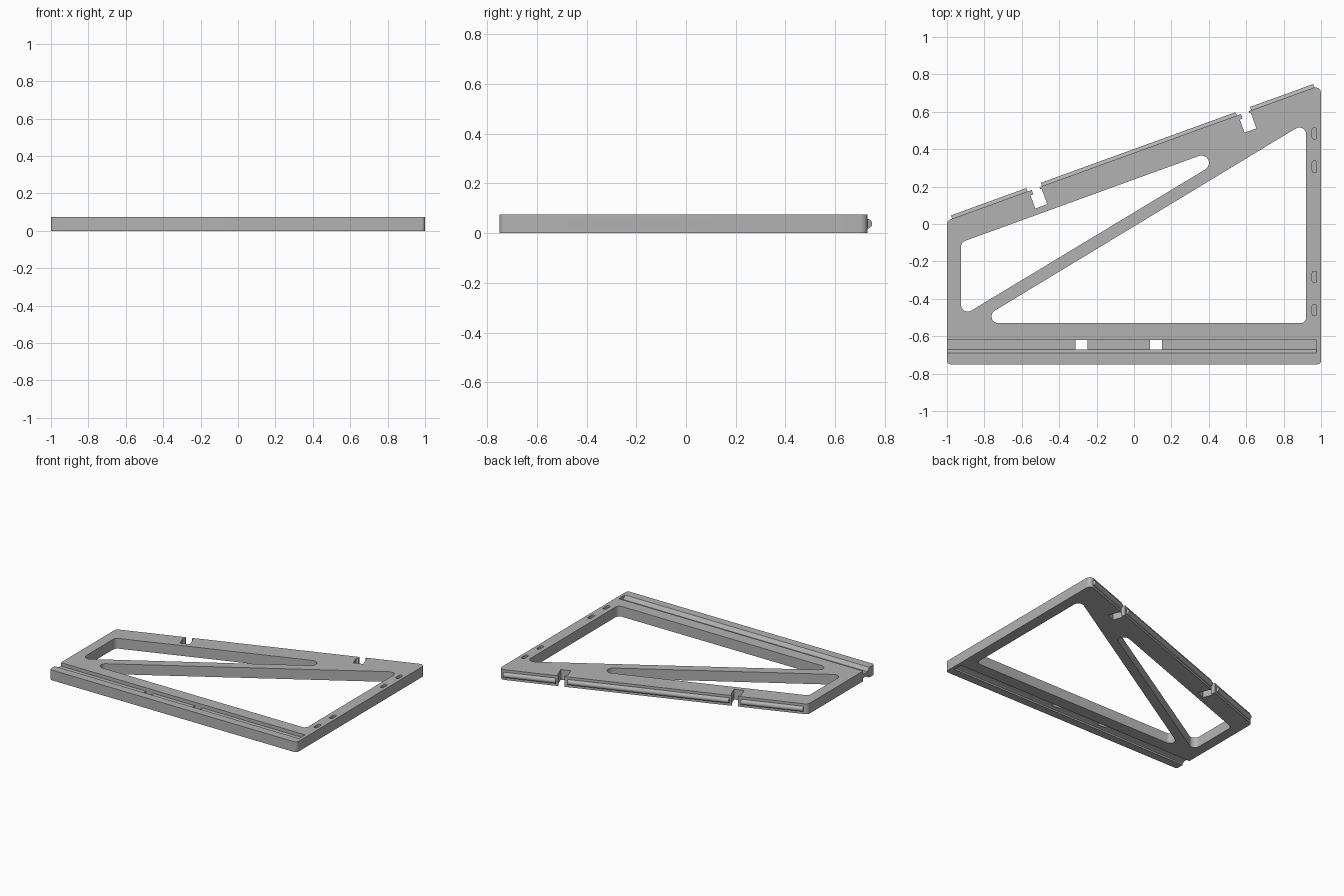
import bpy, bmesh, math
from mathutils import Vector, Matrix

cube = bpy.data.objects.get("Cube")
if cube:
    bpy.data.objects.remove(cube)

H = 0.075                                   # plate thickness
grey = bpy.data.materials.new("plain grey")
grey.use_nodes = True
grey.diffuse_color = (0.45, 0.45, 0.45, 1)
grey.node_tree.nodes["Principled BSDF"].inputs["Base Color"].default_value = grey.diffuse_color


def rounded(points, radii, steps=8):
    """Polygon outline with an arc at each corner."""
    out = []
    n = len(points)
    for i, r in enumerate(radii):
        p = Vector(points[i])
        a = (Vector(points[i - 1]) - p).normalized()
        b = (Vector(points[(i + 1) % n]) - p).normalized()
        half = a.angle(b) / 2
        centre = p + (a + b).normalized() * (r / math.sin(half))
        start = p + a * (r / math.tan(half)) - centre
        end = p + b * (r / math.tan(half)) - centre
        sweep = start.angle_signed(end)
        for k in range(steps + 1):
            out.append(centre + Matrix.Rotation(-sweep * k / steps, 2) @ start)
    return out


def prism(name, outline, low, high, matrix=Matrix()):
    """Extrude a flat outline from low to high, then place it."""
    bm = bmesh.new()
    face = bm.faces.new([bm.verts.new((p[0], p[1], low)) for p in outline])
    top = bmesh.ops.extrude_face_region(bm, geom=[face])["geom"]
    bmesh.ops.translate(bm, vec=(0, 0, high - low),
                        verts=[v for v in top if isinstance(v, bmesh.types.BMVert)])
    bm.transform(matrix)
    bmesh.ops.recalc_face_normals(bm, faces=bm.faces)
    mesh = bpy.data.meshes.new(name)
    bm.to_mesh(mesh)
    bm.free()
    mesh.materials.append(grey)
    obj = bpy.data.objects.new(name, mesh)
    bpy.context.collection.objects.link(obj)
    return obj


def box(x0, x1, y0, y1):
    return [(x0, y0), (x1, y0), (x1, y1), (x0, y1)]


def disc(r, n=24):
    return [(r * math.cos(math.tau * k / n), r * math.sin(math.tau * k / n)) for k in range(n)]


def smooth(obj):
    bpy.ops.object.select_all(action="DESELECT")
    obj.select_set(True)
    bpy.context.view_layer.objects.active = obj
    bpy.ops.object.shade_smooth_by_angle(angle=math.radians(30))


def cut(obj, cutter):
    cutter.hide_render = True
    mod = obj.modifiers.new("cut", "BOOLEAN")
    mod.operation = "DIFFERENCE"
    mod.solver = "EXACT"
    mod.object = cutter
    bpy.context.view_layer.objects.active = obj
    bpy.ops.object.modifier_apply(modifier=mod.name)
    bpy.data.objects.remove(cutter)


# Main plate with a sloping back edge
slope_start, slope_end = Vector((-1, 0.018)), Vector((1, 0.743))
frame = prism("frame_plate", rounded([(-1, -0.75), (1, -0.75), slope_end, slope_start],
                                     [0.02, 0.02, 0.03, 0.03]), 0, H)

# Two windows separated by the diagonal strut
windows = [
    ([(-0.925, -0.496), (0.733, 0.504), (-0.925, -0.098)], [0.036, 0.04, 0.036]),
    ([(-0.855, -0.53), (0.92, -0.53), (0.92, 0.544)], [0.036, 0.03, 0.036]),
]
for points, radii in windows:
    cut(frame, prism("window_cutter", rounded(points, radii), -0.1, 0.2))

# Grooves above and below the web behind the front rail, closed at the left end
along_x = Matrix(((0, 0, 1, 0), (1, 0, 0, 0), (0, 1, 0, 0), (0, 0, 0, 1)))
top_groove = [(-0.62, 0.1), (-0.62, 0.05), (-0.67, 0.05), (-0.69, H), (-0.69, 0.1)]
bottom_groove = [(-0.62, -0.1), (-0.62, 0.022), (-0.67, 0.022), (-0.69, 0.012), (-0.69, -0.1)]
for groove in (top_groove, bottom_groove):
    cut(frame, prism("groove_cutter", groove, -1.1, 0.977, along_x))
for x in (-0.28, 0.117):
    cut(frame, prism("square_hole_cutter", box(x - 0.032, x + 0.032, -0.67, -0.62), -0.1, 0.2))

# Bolt holes through the side bar, each with a nut slot from above
for y in (-0.46, -0.283, 0.307, 0.484):
    cut(frame, prism("bolt_hole_cutter", disc(0.018), 0.86, 1.1,
                     Matrix.Translation((0, y, H / 2)) @ along_x))
    slot = rounded(box(0.953, 0.977, y - 0.03, y + 0.03), [0.008] * 4, 4)
    cut(frame, prism("nut_slot_cutter", slot, 0.012, 0.2))

# Hooked notches in the sloping edge
direction = (slope_end - slope_start).normalized()
angle = math.atan2(direction.y, direction.x)
base = Matrix.Translation((slope_start.x, slope_start.y, 0)) @ Matrix.Rotation(angle, 4, "Z")
notches = [0.5, 1.69]
hook = [(-0.018, 0.05), (-0.018, -0.025), (-0.034, -0.025), (-0.034, -0.1),
        (0.034, -0.1), (0.034, -0.012), (0.026, -0.012), (0.026, 0.05)]
for s in notches:
    cut(frame, prism("notch_cutter", hook, -0.1, 0.2, base @ Matrix.Translation((s, 0, 0))))
smooth(frame)

# Round tongue along the sloping edge, broken at the notches
spans = [(0.03, notches[0] - 0.042), (notches[0] + 0.04, notches[1] - 0.042),
         (notches[1] + 0.04, 2.09)]
for i, (start, end) in enumerate(spans):
    tongue = prism("edge_tongue_%d" % (i + 1), disc(0.019), start, end,
                   base @ Matrix.Translation((0, 0, H / 2)) @ along_x)
    smooth(tongue)
